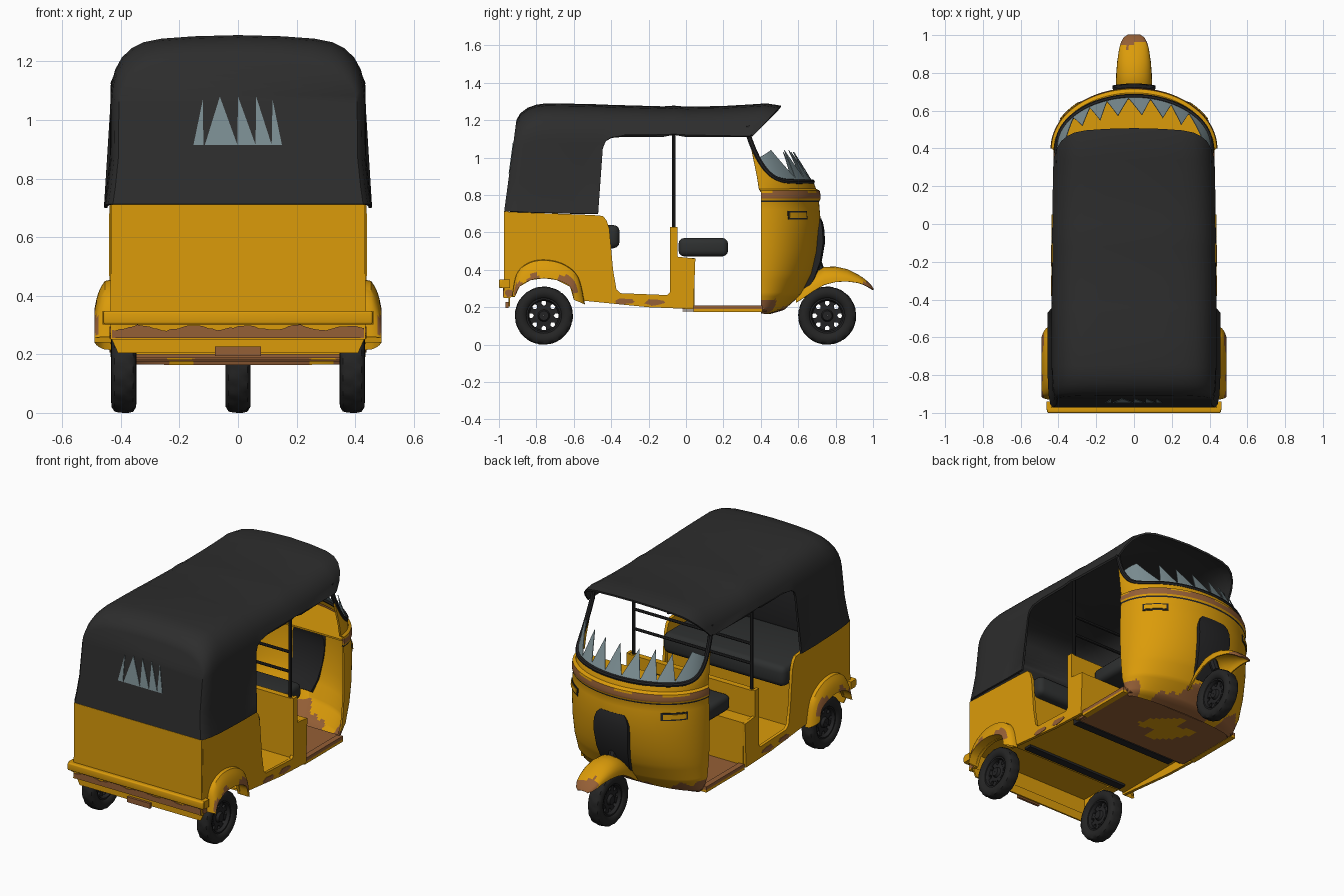
import bpy, bmesh, math, random
from math import sin, cos, pi, radians

if "Cube" in bpy.data.objects:
    bpy.data.objects.remove(bpy.data.objects["Cube"])
random.seed(4)

def mat(name, r, g, b):
    m = bpy.data.materials.new(name)
    m.diffuse_color = (r, g, b, 1)
    m.use_nodes = True
    m.node_tree.nodes["Principled BSDF"].inputs["Base Color"].default_value = m.diffuse_color
    return m
YELLOW = mat("yellow_paint", .71, .33, .003)
RUST = mat("rust", .30, .115, .037)
CANVAS = mat("canopy_black", .026, .026, .026)
TRIM = mat("trim_black", .017, .017, .018)
SEAT = mat("seat_black", .027, .029, .029)
TYRE = mat("tyre_black", .018, .018, .018)
GLASS = mat("glass", .20, .27, .29)

def make(name, verts, faces, mats, solid=0, bevel=0, mirror=False, rule=None):
    me = bpy.data.meshes.new(name)
    me.from_pydata(verts, [], faces)
    bm = bmesh.new()
    bm.from_mesh(me)
    bmesh.ops.remove_doubles(bm, verts=bm.verts, dist=1e-5)
    bmesh.ops.recalc_face_normals(bm, faces=bm.faces)
    if rule:
        for f in bm.faces:
            f.material_index = rule(f.calc_center_median())
    bm.to_mesh(me)
    bm.free()
    for m in (mats if isinstance(mats, list) else [mats]):
        me.materials.append(m)
    ob = bpy.data.objects.new(name, me)
    bpy.context.collection.objects.link(ob)
    if solid:
        s = ob.modifiers.new("solid", 'SOLIDIFY')
        s.thickness, s.offset = solid, 0
    if bevel:
        b = ob.modifiers.new("bevel", 'BEVEL')
        b.width, b.segments = bevel, 3
    if mirror:
        ob.modifiers.new("mirror", 'MIRROR')

def grid(name, rows, mats, extra=(), **kw):
    n = len(rows[0])
    faces = [(i*n+j, i*n+j+1, (i+1)*n+j+1, (i+1)*n+j) for i in range(len(rows)-1) for j in range(n-1)]
    make(name, [p for r in rows for p in r], faces + list(extra), mats, **kw)

def box(name, x, y, z, m, **kw):
    v = [(a, b, c) for a in x for b in y for c in z]
    f = [(0, 1, 3, 2), (4, 6, 7, 5), (0, 4, 5, 1), (2, 3, 7, 6), (0, 2, 6, 4), (1, 5, 7, 3)]
    make(name, v, f, m, **kw)

def prisms(name, outlines, x0, x1, m, **kw):
    """Extrude (y, z) outlines along x, all in one object."""
    v, f = [], []
    for pts in outlines:
        n, b = len(pts), len(v)
        v += [(x0, *p) for p in pts] + [(x1, *p) for p in pts]
        f += [tuple(range(b, b+n)), tuple(range(b+n, b+2*n))]
        f += [(b+i, b+(i+1) % n, b+n+(i+1) % n, b+n+i) for i in range(n)]
    make(name, v, f, m, **kw)

def tube(name, pts, r, m):
    cu = bpy.data.curves.new(name, 'CURVE')
    cu.dimensions, cu.bevel_depth, cu.bevel_resolution, cu.use_fill_caps = '3D', r, 2, True
    s = cu.splines.new('POLY')
    s.points.add(len(pts)-1)
    for p, q in zip(s.points, pts):
        p.co = (*q, 1)
    cu.materials.append(m)
    bpy.context.collection.objects.link(bpy.data.objects.new(name, cu))

def lerp(tab, v):
    for a, b in zip(tab, tab[1:]):
        if v <= b[0]:
            k = max(0, (v-a[0])/(b[0]-a[0]))
            return [p+(q-p)*k for p, q in zip(a[1:], b[1:])]
    return tab[-1][1:]

def dense(pts, n=6):
    """Catmull-Rom smoothing of an open (y, z) path."""
    e, out = [pts[0]] + pts + [pts[-1]], []
    for a, b, c, d in zip(e, e[1:], e[2:], e[3:]):
        for k in range(n):
            t = k/n
            out.append(tuple(q + .5*t*(r-p + t*(2*p-5*q+4*r-s + t*(3*(q-r)+s-p))) for p, q, r, s in zip(a, b, c, d)))
    return out + [pts[-1]]

# Front cowl surface: (z, half width, rear y, nose y)
COWL = [(.17, .37, .40, .45), (.19, .395, .40, .52), (.27, .42, .40, .61), (.38, .43, .40, .67), (.5, .435, .40, .70),
        (.65, .435, .40, .715), (.765, .43, .40, .705), (.785, .436, .40, .715), (.82, .432, .40, .71),
        (.83, .42, .39, .69), (.87, .42, .385, .675), (1.14, .40, .33, .51)]
def S(t, z, off=0):
    w, y0, yf = lerp(COWL, z)
    return ((w+off)*cos(t), y0+(yf-y0+off)*sin(t), z)
def ztop(t):
    return .87 + .25*(1-abs(sin(t)))**6

ts = [pi*i/96 for i in range(97)]
zs = [.17 + .01*i for i in range(14)] + [.32, .35, .38, .44, .5, .57, .65, .72, .762, .772, .782, .79, .81, .82, .83]
rows = [[S(t, z) for t in ts] for z in zs]
rows += [[S(t, .83+(ztop(t)-.83)*k/4) for t in ts] for k in range(1, 5)]
def cowl_rule(c):
    if .762 < c.z < .772:
        return 2
    if .782 < c.z < .82 and (c.z < .81 or sin(c.x*23) > -.3):
        return 1
    return int(c.z < .22 + .045*sin(c.x*14+1) + .02*sin(c.x*37) + .01*sin(c.x*90))
grid("front_cowl", rows, [YELLOW, RUST, TRIM], solid=.012, rule=cowl_rule)
tube("windshield_frame", [S(0, 1.17)] + [S(t, ztop(t)) for t in ts] + [S(pi, 1.17)], .014, TRIM)
make("dashboard", [S(t, .80, -.01) for t in ts], [tuple(range(97))], YELLOW, solid=.01)

# Broken windshield glass: zigzag upper edge (degrees, z)
TEETH = [(8, 1.0), (28, 1.04), (46, .89), (52, 1.04), (62, .89), (68, 1.03), (78, .885), (84, 1.03), (94, .885),
         (102, 1.03), (110, .885), (116, 1.04), (124, .89), (132, 1.03), (140, .89), (152, 1.04), (172, 1.0)]
tt = range(8, 173, 2)
grid("windshield_shards", [[S(radians(d), ztop(radians(d))) for d in tt],
     [S(radians(d), max(ztop(radians(d))+.001, lerp(TEETH, d)[0])) for d in tt]], GLASS, solid=.004)

# Front lamps and nose panel lie on the cowl surface
def lamp(name, a, b, z0, z1, off, m):
    grid(name, [[S(a+(b-a)*i/8, z, off) for i in range(9)] for z in (z0, z1)], m, solid=.01, mirror=True)
lamp("lamp_surround", .47, .88, .668, .714, .005, TRIM)
lamp("lamp_lens", .50, .85, .677, .705, .009, YELLOW)
PANEL = [(.30, .075, .0), (.36, .09, .008), (.45, .10, .014), (.55, .108, .014), (.61, .11, .004), (.645, .10, -.006), (.665, .08, -.014)]
grid("nose_panel", [[S(math.acos(w*k/4/lerp(COWL, z)[0]), z, o) for k in range(-4, 5)] for z, w, o in PANEL],
     TRIM, solid=.05)

# Canopy: half profile (x, z) swept through stations
HALF = [(.452, .70), (.443, .77), (.432, .87), (.43, 1.08), (.426, 1.125), (.414, 1.17), (.392, 1.21), (.36, 1.24),
        (.32, 1.26), (.26, 1.272), (.15, 1.28), (0, 1.284)]
PROF = HALF + [(-x, z) for x, z in HALF[-2::-1]]
# (y, lower edge z, width factor, top drop, shear)
STN = [(-.892, .712, .94, .085, .135), (-.878, .712, .968, .052, .135), (-.842, .71, .988, .022, .11),
       (-.80, .707, .995, .007, .08), (-.75, .705, 1, 0, .05),
       (-.6, .692, 1, .002, 0), (-.47, .688, 1, .005, 0), (-.445, 1.05, 1, .006, 0), (-.43, 1.09, 1, .007, 0), (-.40, 1.11, 1, .008, 0),
       (-.33, 1.12, 1, .01, 0), (-.12, 1.125, 1, .016, 0), (-.065, 1.13, 1, .012, 0), (0, 1.125, 1, .018, 0),
       (.2, 1.12, .99, .014, 0), (.34, 1.115, .98, .006, 0), (.42, 1.12, .975, 0, .5), (.50, 1.12, .97, .012, .95)]
rows = []
for y, zb, w, d, sh in STN:
    r = []
    for x, z in PROF:
        if z < zb:
            x, z = (x if zb < 1 else math.copysign(.43, x)), zb
        z -= d*min(1, max(0, (z-1.0)/.25))
        r.append((x*w, y-(1.265-z)*sh, z))
    rows.append(r)
n = len(PROF)
cap = [(i, i+1, n-2-i, n-1-i) for i in range(n//2-1)] + [(n//2-1, n//2, n//2+1)]
grid("canopy", rows, CANVAS, extra=cap, solid=.012)

# Rear window shards
for i, (a, b, c, h) in enumerate([(-.152, -.118, -.12, 1.07), (-.113, -.002, -.062, 1.08), (-.002, .06, 0, 1.08),
                                  (.06, .115, .062, 1.08), (.115, .15, .118, 1.07)]):
    v = [(x, -.892-(1.265-z)*.135-.007, z) for x, z in ((a, .915), (b, .915), (c, h))]
    make("rear_window_shard_%d" % i, v, [(0, 1, 2)], GLASS, solid=.004)

# Body sides with wheel arch, door sill and centre post
ARCH = [(-.60, .24), (-.62, .31), (-.69, .345), (-.76, .355), (-.83, .345), (-.89, .31), (-.915, .255)]
SIDE = [(-.96, .71), (-.50, .693), (-.445, .688), (-.425, .665), (-.41, .62), (-.39, .40), (-.372, .295), (-.35, .275), (-.10, .265),
        (-.085, .28), (-.085, .63), (-.045, .63), (-.045, .47), (.05, .46), (.04, .19), (-.2, .20)] + ARCH + [(-.975, .25), (-.972, .30)]
prisms("body_side", [SIDE], .418, .436, YELLOW, mirror=True)
box("rear_panel", (-.434, .434), (-.972, -.948), (.25, .712), YELLOW)
box("rear_bumper", (-.46, .46), (-1, -.966), (.302, .348), YELLOW, bevel=.008)
box("bumper_end", (.438, .462), (-.985, -.94), (.302, .348), YELLOW, mirror=True)
top = [(.43-.86*i/60, .288+.008*sin(i*.5)+.006*random.random()) for i in range(61)]
make("rear_rust_strip", [(x, -.975, z) for x, z in [(-.43, .256), (.43, .256)] + top], [tuple(range(63))], RUST, solid=.006)
box("plate_holder", (-.078, .078), (-.965, -.95), (.195, .227), RUST)
make("rear_valance", [(x, -.945, z) for x, z in ((-.435, .26), (.435, .26), (.41, .205), (-.41, .205))], [(0, 1, 2, 3)], YELLOW, solid=.01)

# Rust patches on the body sides
blobs = []
for y, z, ry, rz in [(-.33, .232, .055, .016), (-.17, .226, .055, .018), (-.945, .275, .026, .02)]:
    qs = [random.uniform(.8, 1.1) for k in range(24)]
    blobs.append([(y+ry*q*cos(k*pi/12), z+rz*q*sin(k*pi/12)) for k, q in enumerate(qs)])
prisms("rust_patches", blobs, .433, .439, RUST, mirror=True)

# Rear wheel fenders: loft from body line to flared lip
OUT = [(-.54, .215), (-.575, .36), (-.65, .43), (-.75, .455), (-.84, .44), (-.905, .38), (-.93, .26)]
o, a = dense(OUT), dense(ARCH)
rows = [[(x, p[0]+(q[0]-p[0])*k, p[1]+(q[1]-p[1])*k) for p, q in zip(o, a)]
        for x, k in ((.43, 0), (.455, .05), (.468, .25), (.477, .45), (.483, .65), (.487, .85), (.49, 1), (.43, 1))]
grid("rear_fender", rows, [YELLOW, RUST], mirror=True,
     rule=lambda c: int(c.x > .474 and .27 < c.z < .355+.03*sin(c.y*37)+.01*sin(c.y*90)))

# Front fender: (y, top z, lower z, half width)
FEN = [(.59, .255, .225, .085), (.63, .32, .25, .09), (.68, .38, .285, .092), (.74, .412, .32, .092), (.80, .413, .335, .09),
       (.86, .40, .338, .085), (.92, .37, .33, .076), (.945, .354, .322, .07), (.96, .342, .315, .066), (.985, .32, .302, .052), (1, .297, .292, .03)]
rows = []
for y, zt, zb, w in FEN:
    rows.append([(w*cos(t), y, zb+(zt-zb)*sin(t)**.8) for t in [pi*i/16 for i in range(16)]] + [(-w, y, zb)])
grid("front_fender", rows, [YELLOW, RUST], solid=.008, rule=lambda c: int(c.y > .95 + .02*sin(c.x*50)))
tube("front_fork", [(0, .70, .44), (0, .745, .32)], .025, TRIM)

# Floor and underside
box("front_floor", (-.40, .40), (-.02, .42), (.187, .203), RUST)
fr = [[(-.39+.78*i/30, -.02+.45*j/20, .18) for i in range(31)] for j in range(21)]
grid("front_floor_underside", fr, [RUST, YELLOW], solid=.006,
     rule=lambda c: int(sin(c.x*9+2)+sin(c.y*11-1)+.4*sin(c.x*31+c.y*25) > 1.3))
box("front_sill", (.39, .425), (.04, .41), (.175, .19), YELLOW, mirror=True)
box("front_sill_rust", (.39, .425), (.04, .41), (.19, .21), RUST, mirror=True)
box("cabin_floor", (-.42, .42), (-.59, -.02), (.25, .262), YELLOW)
box("rear_floor", (-.42, .42), (-.95, -.59), (.36, .37), YELLOW)
box("crossbar_rear", (-.36, .36), (-.56, -.51), (.236, .251), TRIM)
box("crossbar_front", (-.36, .36), (-.12, -.07), (.21, .251), TRIM)

# Driver bulkhead, grab bars and posts
box("seat_bulkhead", (-.42, .42), (-.082, -.045), (.22, .625), YELLOW)
box("driver_seat_base", (-.42, .42), (-.045, .045), (.2, .462), YELLOW)
box("driver_seat", (-.28, .28), (-.04, .225), (.472, .57), SEAT, bevel=.03)
for s in (-1, 1):
    tube("door_post", [(.40*s, -.066, .6), (.40*s, -.066, 1.16)], .010, TRIM)
for z in (.78, .90):
    tube("grab_bar", [(-.40, -.066, z), (.40, -.066, z)], .009, TRIM)

# Passenger bench
box("bench_base", (-.42, .42), (-.85, -.42), (.372, .52), YELLOW)
box("bench_front", (-.42, .42), (-.435, -.42), (.25, .40), YELLOW)
box("bench_cushion", (-.415, .415), (-.86, -.355), (.515, .64), SEAT, bevel=.035)
box("bench_backrest", (-.41, .41), (-.90, -.80), (.62, .93), TRIM, bevel=.03)

# Wheels: lathed tyre with rim ring, hub and a plate with eight round holes
def lathe(name, prof, cx, cy, m, seg=48, tread=0):
    rows = []
    for x, r in prof:
        row = []
        for j in list(range(seg)) + [0]:
            q = r - (tread if r > .145 and (j+2*(x > 0)) % 4 < 2 else 0)
            row.append((cx+x, cy+q*cos(2*pi*j/seg), .155+q*sin(2*pi*j/seg)))
        rows.append(row)
    grid(name, rows, m)
def wheel(name, cx, cy):
    t = [(-.025, .092), (-.036, .10), (-.043, .118), (-.042, .135), (-.032, .151), (-.015, .155), (0, .1555)]
    t += [(-x, r) for x, r in t[-2::-1]]
    lathe(name+"_tyre", t + [t[0]], cx, cy, TYRE, 64, .003)
    lathe(name+"_rim", [(-.028, .098), (-.028, .086), (-.012, .078), (.012, .078), (.028, .086), (.028, .098)], cx, cy, TRIM)
    lathe(name+"_hub", [(-.03, .002), (-.03, .025), (-.014, .032), (-.012, .053), (.012, .053), (.014, .032),
                        (.03, .025), (.03, .002)], cx, cy, TRIM)
    half = [(.05, -.0198), (.057, -.0145), (.065, -.013), (.073, -.0175), (.08, -.032)]
    ring = half + [(r, -s) for r, s in half[::-1]]
    spokes = [[(cy+r*cos(g)-s*sin(g), .155+r*sin(g)+s*cos(g)) for r, s in ring] for g in [k*pi/4+pi/8 for k in range(8)]]
    prisms(name+"_hole_plate", spokes, cx-.01, cx+.01, TRIM)
wheel("rear_left_wheel", -.39, -.76)
wheel("rear_right_wheel", .39, -.76)
wheel("front_wheel", 0, .755)

# Apply modifiers and smooth everything at once
bpy.ops.object.select_all(action='SELECT')
bpy.context.view_layer.objects.active = bpy.data.objects["canopy"]
bpy.ops.object.convert(target='MESH')
bpy.ops.object.shade_smooth_by_angle(angle=radians(40))
